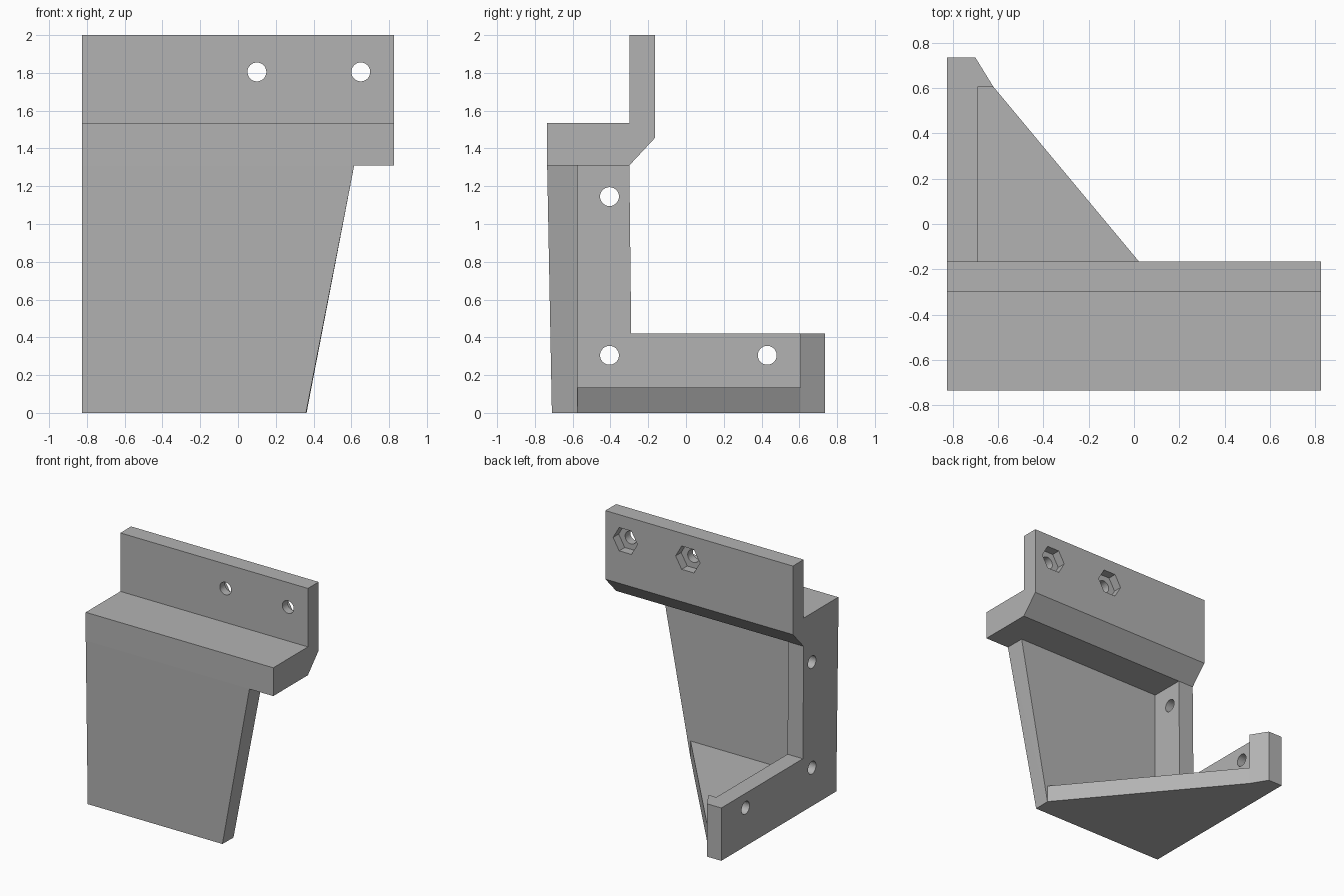
import bpy, bmesh, math
from mathutils import Matrix, Vector

cube = bpy.data.objects.get("Cube")
if cube:
    bpy.data.objects.remove(cube, do_unlink=True)

grey = bpy.data.materials.new("plain grey")
grey.use_nodes = True
grey.diffuse_color = (0.45, 0.45, 0.45, 1)
grey.node_tree.nodes["Principled BSDF"].inputs["Base Color"].default_value = grey.diffuse_color


def finish(name, bm):
    bmesh.ops.recalc_face_normals(bm, faces=bm.faces)
    mesh = bpy.data.meshes.new(name)
    bm.to_mesh(mesh)
    bm.free()
    mesh.materials.append(grey)
    obj = bpy.data.objects.new(name, mesh)
    bpy.context.collection.objects.link(obj)
    return obj


def prism(name, profile, axis, lo, hi):
    """Extrude a flat profile along x (profile in y, z) or z (profile in x, y)."""
    bm = bmesh.new()
    place = (lambda p: (lo, *p)) if axis == "x" else (lambda p: (*p, lo))
    face = bm.faces.new([bm.verts.new(place(p)) for p in profile])
    extruded = bmesh.ops.extrude_face_region(bm, geom=[face])["geom"]
    step = Vector((hi - lo, 0, 0) if axis == "x" else (0, 0, hi - lo))
    bmesh.ops.translate(bm, verts=[v for v in extruded if isinstance(v, bmesh.types.BMVert)], vec=step)
    return finish(name, bm)


def drill(target, name, centre, axis, radius, depth, sides):
    """Cut a straight round or hexagonal hole."""
    bm = bmesh.new()
    turn = Matrix.Rotation(math.pi / 2, 4, "Y" if axis == "x" else "X")
    if sides == 6:
        turn = turn @ Matrix.Rotation(math.pi / 2, 4, "Z")
    bmesh.ops.create_cone(bm, cap_ends=True, segments=sides, radius1=radius, radius2=radius,
                          depth=depth, matrix=Matrix.Translation(centre) @ turn)
    # Put the first corner on the x axis for hexagonal pockets
    if sides == 6:
        top = max(v.co.z for v in bm.verts) - centre[2]
        if top > radius * 0.95:
            bmesh.ops.rotate(bm, verts=bm.verts, cent=centre,
                             matrix=Matrix.Rotation(math.pi / 6, 3, "Y"))
    cutter = finish(name, bm)
    mod = target.modifiers.new(name, "BOOLEAN")
    mod.operation, mod.solver, mod.object = "DIFFERENCE", "EXACT", cutter
    bpy.context.view_layer.update()
    bpy.context.view_layer.objects.active = target
    bpy.ops.object.modifier_apply(modifier=mod.name)
    bpy.data.objects.remove(cutter, do_unlink=True)


OUT, IN = -0.825, -0.69        # outer and inner faces of the side wall
WALL, END = -0.575, 0.605      # back of the front wall, start of the end block

# Top rail with upright mounting flange
flange = prism("mounting_flange", [(-0.735, 1.31), (-0.30, 1.31), (-0.165, 1.455), (-0.165, 2),
                                   (-0.30, 2), (-0.30, 1.535), (-0.735, 1.535)], "x", OUT, -OUT)
for x in (0.10, 0.65):
    drill(flange, "bolt_hole", (x, -0.23, 1.805), "y", 0.05, 0.5, 32)
    drill(flange, "nut_pocket", (x, -0.165, 1.805), "y", 0.107, 0.14, 6)

# L-shaped side wall
side = prism("side_wall", [(WALL, 0), (END, 0), (END, 0.42), (-0.29, 0.42),
                           (-0.30, 1.31), (WALL, 1.31)], "x", OUT, IN)
for y, z in ((-0.405, 1.145), (-0.405, 0.305), (0.43, 0.305)):
    drill(side, "side_hole", (-0.76, y, z), "x", 0.05, 0.5, 32)

# Triangular floor and tapered block at its tip
prism("floor_gusset", [(IN, WALL), (0.363, WALL), (-0.62, END), (IN, END)], "z", 0, 0.135)
prism("end_block", [(OUT, END), (-0.62, END), (-0.70, 0.735), (OUT, 0.735)], "z", 0, 0.42)

# Tapered front wall, leaning slightly forward
bm = bmesh.new()
for co in ((OUT, -0.71, 0), (0.36, -0.71, 0), (0.615, -0.735, 1.31), (OUT, -0.735, 1.31),
           (OUT, WALL, 0), (0.363, WALL, 0), (0.363, WALL, 0.135), (0.615, WALL, 1.31), (OUT, WALL, 1.31)):
    bm.verts.new(co)
bmesh.ops.convex_hull(bm, input=bm.verts)
bmesh.ops.dissolve_limit(bm, angle_limit=0.01, verts=bm.verts, edges=bm.edges)
finish("front_wall", bm)
